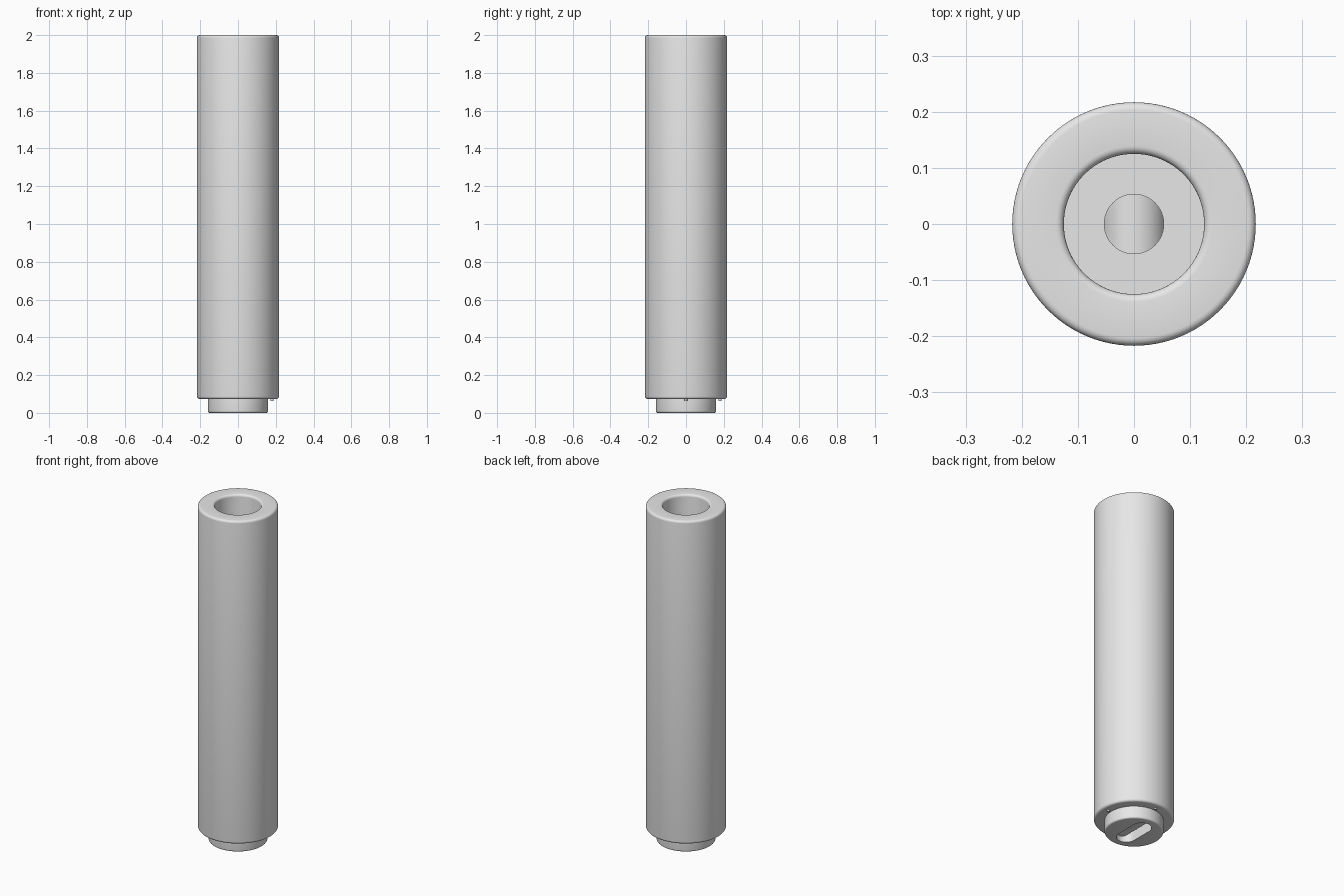
import bpy, bmesh
from math import cos, sin, pi

SEG = 96

cube = bpy.data.objects.get("Cube")
if cube:
    bpy.data.objects.remove(cube, do_unlink=True)

grey = bpy.data.materials.new("light_grey")
grey.use_nodes = True
tone = (0.8, 0.8, 0.8, 1)
grey.diffuse_color = tone
grey.node_tree.nodes["Principled BSDF"].inputs["Base Color"].default_value = tone


def finish(name, bm):
    bmesh.ops.recalc_face_normals(bm, faces=bm.faces[:])
    mesh = bpy.data.meshes.new(name)
    bm.to_mesh(mesh)
    bm.free()
    mesh.materials.append(grey)
    obj = bpy.data.objects.new(name, mesh)
    bpy.context.collection.objects.link(obj)
    return obj


def select(obj):
    bpy.ops.object.select_all(action='DESELECT')
    obj.select_set(True)
    bpy.context.view_layer.objects.active = obj


def smooth(obj):
    select(obj)
    bpy.ops.object.shade_smooth_by_angle(angle=pi / 6)


def fillet(r, z, size, start, steps=5):
    """Quarter-circle profile points around the centre (r, z)."""
    angles = [start + pi / 2 * i / steps for i in range(steps + 1)]
    return [(r + size * cos(a), z + size * sin(a)) for a in angles]


def lathe(name, profile):
    """Closed solid of revolution; a radius of zero makes a pole."""
    bm = bmesh.new()
    verts = [bm.verts.new((r, 0, z)) for r, z in profile]
    edges = [bm.edges.new(p) for p in zip(verts, verts[1:])]
    bmesh.ops.spin(bm, geom=verts + edges, cent=(0, 0, 0), axis=(0, 0, 1),
                   angle=2 * pi, steps=SEG, use_merge=True)
    bmesh.ops.remove_doubles(bm, verts=bm.verts[:], dist=1e-5)
    return finish(name, bm)


def prism(name, outline, bottom, top):
    """Upright prism over an outline."""
    bm = bmesh.new()
    face = bm.faces.new([bm.verts.new((x, y, bottom)) for x, y in outline])
    grown = bmesh.ops.extrude_face_region(bm, geom=[face])
    moved = [g for g in grown["geom"] if isinstance(g, bmesh.types.BMVert)]
    bmesh.ops.translate(bm, verts=moved, vec=(0, 0, top - bottom))
    return finish(name, bm)


def arc(radius, y, start, sweep, steps):
    return [(radius * cos(start + sweep * i / steps),
             y + radius * sin(start + sweep * i / steps)) for i in range(steps)]


def cut(target, cutter):
    mod = target.modifiers.new("cut", 'BOOLEAN')
    mod.operation = 'DIFFERENCE'
    mod.solver = 'EXACT'
    mod.object = cutter
    select(target)
    bpy.ops.object.modifier_apply(modifier=mod.name)
    bpy.data.objects.remove(cutter, do_unlink=True)


# Outer tube with rounded rims and an open bore
R, BORE, BASE, TOP, F = 0.217, 0.125, 0.073, 2.0, 0.014
tube = [(BORE, BASE)]
tube += fillet(R - F, BASE + F, F, -pi / 2)
tube += fillet(R - F, TOP - F, F, 0)
tube += fillet(BORE + F, TOP - F, F, pi / 2)
tube.append((BORE, BASE))
smooth(lathe("outer_tube", tube))

# Plug closing the bore, its lower end forming the foot
FOOT, E = 0.159, 0.01
plug_profile = [(0, 0)] + fillet(FOOT - E, E, E, -pi / 2)
plug_profile += [(FOOT, BASE + 0.005), (BORE + 0.002, BASE + 0.005),
                 (BORE + 0.002, 0.2), (0, 0.2)]
plug = lathe("foot_plug", plug_profile)

# Round hole from above meeting a rounded slot from below
HOLE, REACH = 0.053, 0.065
cut(plug, prism("hole_cutter", arc(HOLE, 0, 0, 2 * pi, 64), 0.09, 0.3))
slot = arc(HOLE + 0.001, REACH, 0, pi, 24) + [(-HOLE - 0.001, REACH)]
slot += arc(HOLE + 0.001, -REACH, pi, pi, 24) + [(HOLE + 0.001, -REACH)]
cut(plug, prism("slot_cutter", slot, -0.1, 0.12))
smooth(plug)

# Cross bar spanning the slot
bar = prism("cross_bar", arc(0.058, 0, 0, 2 * pi, 64), -0.13, 0.13)
bar.rotation_euler = (pi / 2, 0, 0)
bar.location.z = 0.09
smooth(bar)

# Tiny locating pins under the tube
for name, x, y in (("back_pin", 0, 0.18), ("left_pin", 0.18, 0)):
    pin = prism(name, arc(0.008, 0, 0, 2 * pi, 16), 0.064, 0.08)
    pin.location = (x, y, 0)
    smooth(pin)
